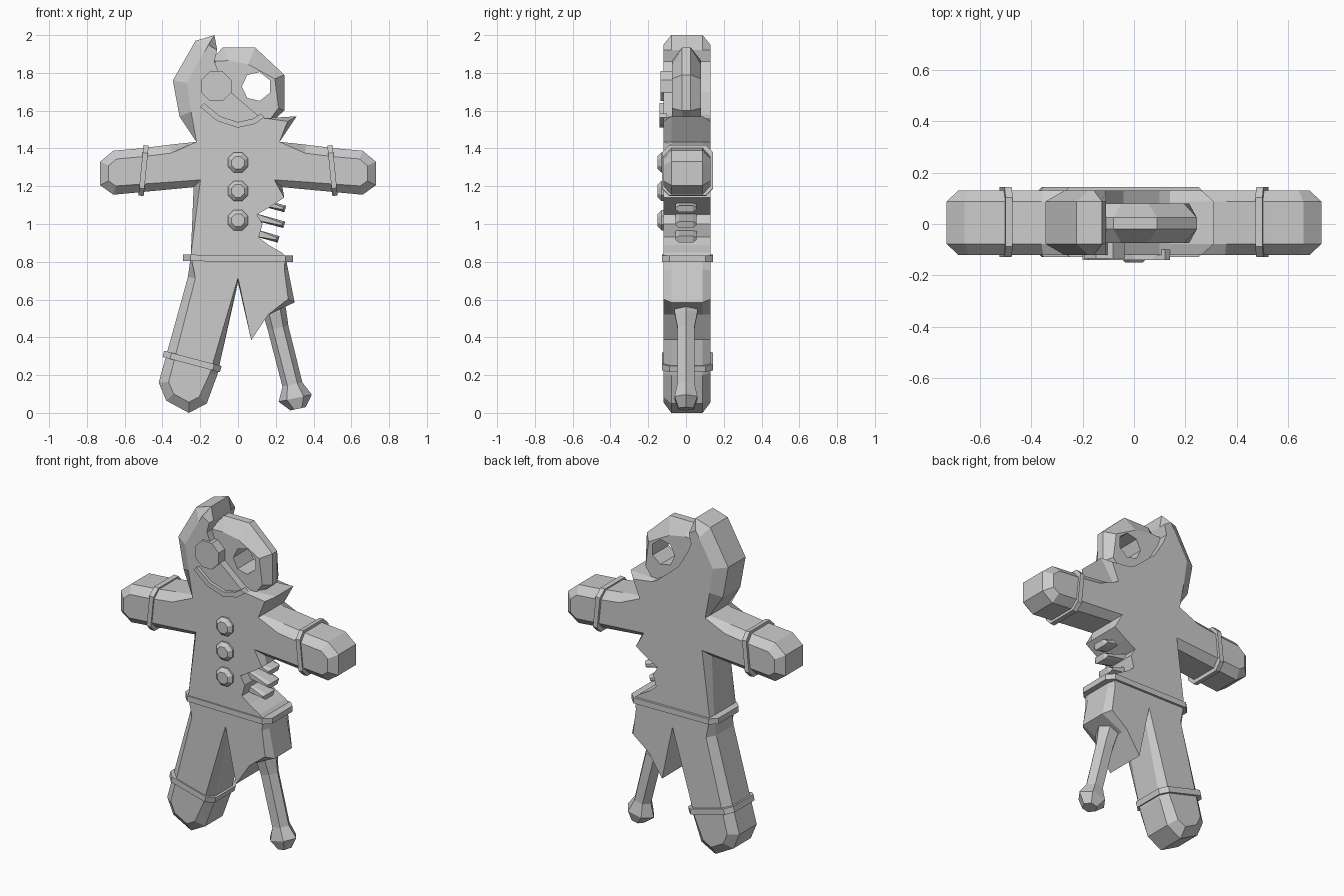
import bpy
import math
from mathutils import Vector

if "Cube" in bpy.data.objects:
    bpy.data.objects.remove(bpy.data.objects["Cube"])

grey = bpy.data.materials.new("plain grey")
grey.diffuse_color = (0.6, 0.6, 0.6, 1)
grey.use_nodes = True
grey.node_tree.nodes["Principled BSDF"].inputs["Base Color"].default_value = grey.diffuse_color


def make(name, loops):
    """Skin a stack of equal-length closed loops and cap both ends."""
    n = len(loops[0])
    verts = [tuple(p) for loop in loops for p in loop]
    faces = [list(range(n)), list(range((len(loops) - 1) * n, len(loops) * n))[::-1]]
    for k in range(len(loops) - 1):
        for i in range(n):
            j = (i + 1) % n
            faces.append([k * n + j, k * n + i, (k + 1) * n + i, (k + 1) * n + j])
    mesh = bpy.data.meshes.new(name)
    mesh.from_pydata(verts, [], faces)
    mesh.validate()
    mesh.materials.append(grey)
    obj = bpy.data.objects.new(name, mesh)
    bpy.context.collection.objects.link(obj)
    return obj


def slab(name, pts, y0, y1, cy):
    """Extrude an anticlockwise (x, z, inset) outline in y with chamfered rims."""
    inner = []
    for i, (x, z, d) in enumerate(pts):
        p = Vector((x, z))
        a = (p - Vector(pts[i - 1][:2])).normalized()
        b = (Vector(pts[(i + 1) % len(pts)][:2]) - p).normalized()
        n1, n2 = Vector((-a.y, a.x)), Vector((-b.y, b.x))
        inner.append(p + (n1 + n2) * d / max(1 + n1.dot(n2), 0.5))
    return make(name, [
        [(q.x, y0, q.y) for q in inner],
        [(x, y0 + cy, z) for x, z, d in pts],
        [(x, y1 - cy, z) for x, z, d in pts],
        [(q.x, y1, q.y) for q in inner]])


def ngon(cx, cz, r, n, inset=0.0):
    return [(cx + r * math.cos((i + 0.5) * math.tau / n),
             cz + r * math.sin((i + 0.5) * math.tau / n), inset) for i in range(n)]


def band(name, centre, half, tilt, thick=0.034, hy=0.136, corner=0.04):
    """Thin cut-corner plate that wraps a limb; half is its reach along the tilt."""
    u = Vector((math.cos(tilt), 0, math.sin(tilt)))
    w = Vector((-u.z, 0, u.x))
    c = Vector((centre[0], 0.008, centre[1]))
    a, b = half - corner, hy - corner
    outline = [(a, -hy), (half, -b), (half, b), (a, hy),
               (-a, hy), (-half, b), (-half, -b), (-a, -hy)]
    return make(name, [[c + u * s + Vector((0, y, 0)) + w * t for s, y in outline]
                       for t in (thick / 2, -thick / 2)])


# Biscuit body: outline with broken head, bitten side and snapped leg
C = 0.045
arm = [(.235, 1.195, .035), (.66, 1.155, C), (.73, 1.205, C), (.73, 1.33, C),
       (.66, 1.388, C), (.52, 1.40, C), (.36, 1.42, C), (.22, 1.435, 0)]
stump = [(0, .69, .03), (.07, .385, 0), (.16, .52, 0), (.3, .585, .03), (.265, .76, .02)]
bite = [(.25, .83, 0), (.23, .85, 0), (.16, .89, 0), (.11, .93, 0), (.13, 1.0, 0),
        (.10, 1.05, 0), (.17, 1.09, 0), (.245, 1.14, 0)]
head = [(.31, 1.57, .03), (.14, 1.56, 0), (.1, 1.58, 0), (-.04, 1.7, 0), (-.1, 1.8, 0),
        (-.125, 1.86, 0), (-.11, 1.92, 0), (-.125, 2.0, .04), (-.225, 1.97, .07),
        (-.345, 1.76, .07), (-.31, 1.57, .065)]
leg = [(-.25, .83, 0), (-.265, .72, .04), (-.42, .16, .05), (-.38, .065, .05),
       (-.26, 0, .05), (-.165, .05, .05), (-.11, .2, .04)]
left_arm = [(-x, z, d) for x, z, d in reversed(arm)]
slab("body", stump + bite + arm + head + left_arm + leg, -.12, .13, .042)

# Exposed skull half with an eye socket cut through
skull = slab("skull", [(-.14, 1.5, 0), (.13, 1.5, 0), (.245, 1.6, .03), (.245, 1.79, .05),
                       (.09, 1.935, .09), (-.08, 1.935, .07), (-.14, 1.87, .02)],
             -.075, .08, .055)
cutter = slab("eye_socket_cutter", ngon(.098, 1.728, .078, 7), -.3, .3, .01)
cutter.hide_render = True
cutter.hide_viewport = False
cutter.display_type = 'WIRE'
cut = skull.modifiers.new("eye socket", 'BOOLEAN')
cut.operation = 'DIFFERENCE'
cut.solver = 'EXACT'
cut.object = cutter
bpy.context.view_layer.update()
cut_mesh = bpy.data.meshes.new_from_object(
    skull.evaluated_get(bpy.context.evaluated_depsgraph_get()))
skull.modifiers.clear()
skull.data = cut_mesh
bpy.data.objects.remove(cutter)

# Button eye and the three chest buttons
slab("button_eye", ngon(-.115, 1.73, .086, 8), -.135, -.07, .01)
for i, z in enumerate((1.325, 1.175, 1.02)):
    slab("chest_button_%d" % (i + 1), ngon(0, z, .058, 8, .02), -.15, -.09, .02)

# Icing mouth
lower = [(-.2, 1.62), (-.11, 1.545), (0, 1.51), (.09, 1.53), (.14, 1.565)]
upper = [(.12, 1.585), (.08, 1.558), (0, 1.54), (-.095, 1.57), (-.18, 1.64)]
slab("mouth", [(x, z, 0) for x, z in lower + upper], -.14, -.1, .01)

# Icing bands on wrists, waist and ankle
band("waist_band", (0, .818), .292, -.01)
for s, side in ((-1, "left"), (1, "right")):
    band(side + "_wrist_band", (s * .5, 1.283), .134, math.pi / 2 + s * .1, .028)
band("ankle_band", (-.243, .272), .157, -.26)

# Ribs showing in the bite
for i, (x0, x1, z) in enumerate(((.1, .255, 1.1), (.08, .25, 1.018), (.09, .22, .936))):
    drop = (x1 - x0) * .25
    a, b = z + drop / 2, z - drop / 2
    slab("rib_%d" % (i + 1), [(x0, a - .018, 0), (x1 - .01, b - .018, .012),
                              (x1, b + .016, .012), (x0 + .01, a + .018, 0)],
         -.055, .055, .018)

# Leg bone: six-sided shaft flaring into a foot knob
u = Vector((.975, 0, .21))
rings = []
for x, z, r, ry in ((.17, .64, .065, .075), (.195, .53, .062, .07), (.212, .45, .056, .052),
                    (.288, .15, .054, .052), (.303, .078, .09, .07), (.318, .022, .042, .045)):
    rings.append([Vector((x, 0, z)) + u * (r * math.cos(k * math.pi / 3))
                  + Vector((0, -ry * math.sin(k * math.pi / 3), 0)) for k in range(6)])
make("leg_bone", rings)

# Consistent outward normals
import bmesh
for obj in bpy.context.collection.objects:
    bm = bmesh.new()
    bm.from_mesh(obj.data)
    bmesh.ops.remove_doubles(bm, verts=bm.verts, dist=1e-5)
    bmesh.ops.recalc_face_normals(bm, faces=bm.faces)
    bm.to_mesh(obj.data)
    bm.free()
